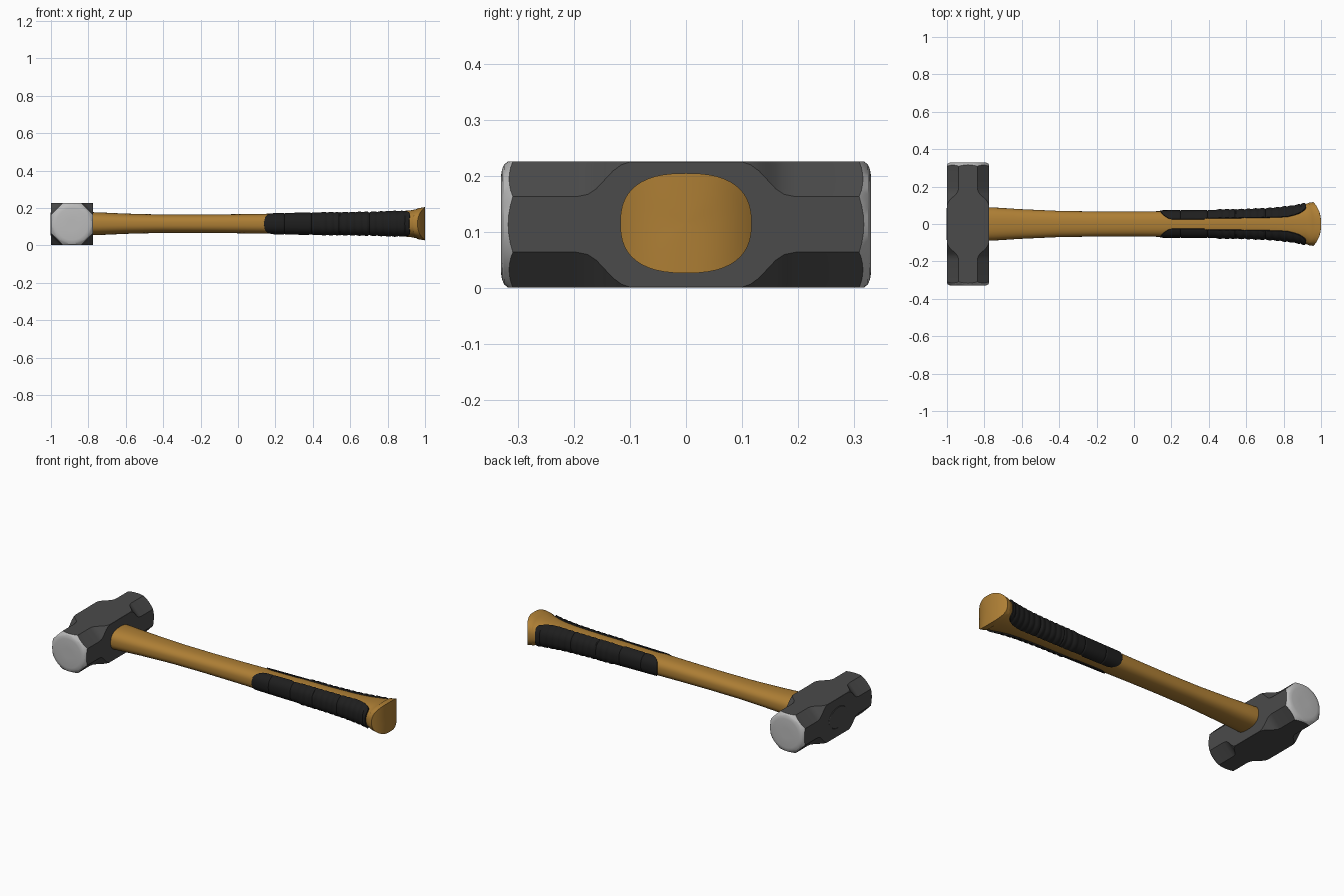
import bpy, bmesh
from math import sin, cos, pi, sqrt, radians, hypot

if "Cube" in bpy.data.objects:
    bpy.data.objects.remove(bpy.data.objects["Cube"])

HX, HZ = -0.8875, 0.1137     # head centre
HALF = 0.1125                # head half width
AXIS = 0.116                 # handle height


def material(name, rgb, rough):
    m = bpy.data.materials.new(name)
    m.use_nodes = True
    m.diffuse_color = (*rgb, 1)
    shader = m.node_tree.nodes["Principled BSDF"]
    shader.inputs["Base Color"].default_value = (*rgb, 1)
    shader.inputs["Roughness"].default_value = rough
    return m


iron = material("dark iron", (0.07, 0.07, 0.07), 0.6)
steel = material("bright steel", (0.5, 0.5, 0.5), 0.4)
wood = material("golden wood", (0.42, 0.21, 0.035), 0.5)
rubber = material("black rubber", (0.013, 0.013, 0.013), 0.8)


def loft(name, rings, mats, closed=True, caps=True, rule=None, angle=30):
    """Skin a list of equal-length point rings into one object."""
    bm = bmesh.new()
    rows = [[bm.verts.new(p) for p in ring] for ring in rings]
    n = len(rows[0])
    for a, b in zip(rows, rows[1:]):
        for i in range(n if closed else n - 1):
            j = (i + 1) % n
            bm.faces.new((a[i], a[j], b[j], b[i]))
    if caps:
        bm.faces.new(rows[0])
        bm.faces.new(rows[-1])
    bmesh.ops.recalc_face_normals(bm, faces=bm.faces)
    if rule:
        for f in bm.faces:
            f.material_index = rule(f.calc_center_median())
    me = bpy.data.meshes.new(name)
    bm.to_mesh(me)
    bm.free()
    for m in mats:
        me.materials.append(m)
    ob = bpy.data.objects.new(name, me)
    bpy.context.collection.objects.link(ob)
    bpy.ops.object.select_all(action="DESELECT")
    ob.select_set(True)
    bpy.context.view_layer.objects.active = ob
    bpy.ops.object.shade_smooth_by_angle(angle=radians(angle))
    return ob


def lerp_table(table, x):
    """Smoothly interpolate (x, value, ...) stations."""
    for a, b in zip(table, table[1:]):
        if x <= b[0]:
            t = max(0, (x - a[0]) / (b[0] - a[0]))
            return [u + (v - u) * t for u, v in zip(a[1:], b[1:])]
    return list(table[-1][1:])


# Head: square waist whose corners sweep into octagonal ends
def octagon(c, steps=6):
    k = HALF - c
    corners = [(HALF, -k), (HALF, k), (k, HALF), (-k, HALF),
               (-HALF, k), (-HALF, -k), (-k, -HALF), (k, -HALF)]
    pts = []
    for (x0, z0), (x1, z1) in zip(corners, corners[1:] + corners[:1]):
        for s in range(steps):
            t = s / steps
            pts.append((x0 + (x1 - x0) * t, z0 + (z1 - z0) * t))
    return pts


def head_half():
    chamfers = [(0.1, 0.001), (0.115, 0.006), (0.13, 0.017), (0.145, 0.033),
                (0.16, 0.049), (0.175, 0.059), (0.195, 0.063)]
    rings = [[(x, y, z) for x, z in octagon(c)] for y, c in chamfers]
    end = octagon(0.063)
    # Scalloped rim where the striking face's cone meets the octagon
    rings.append([(x, 0.317 - 0.8 * (hypot(x, z) - HALF), z) for x, z in end])
    for r, y in ((0.107, 0.324), (0.098, 0.328), (0.085, 0.33), (0.03, 0.33)):
        rings.append([(x * r / hypot(x, z), y, z * r / hypot(x, z)) for x, z in end])
    return rings


half = head_half()
both = [[(x, -y, z) for x, y, z in ring] for ring in reversed(half)] + half
both = [[(x + HX, y, z + HZ) for x, y, z in ring] for ring in both]
loft("hammer_head", both, [iron, steel],
     rule=lambda c: int(abs(c.y) > 0.3), angle=22)

# Handle end showing through the far side of the head
plug = [[(x, s * 0.085 * cos(t), HZ + s * 0.062 * sin(t))
         for t in [2 * pi * i / 40 for i in range(40)]]
        for x, s in ((-0.98, 1), (-1.001, 1), (-1.003, 0.96))]
loft("handle_plug", plug, [iron])

# Handle stations: x, half width, half height
STATIONS = [(-0.95, 0.09, 0.062), (-0.775, 0.09, 0.062), (-0.6, 0.079, 0.054),
            (-0.4, 0.07, 0.049), (-0.2, 0.067, 0.049), (0.0, 0.067, 0.051),
            (0.2, 0.069, 0.054), (0.4, 0.07, 0.057), (0.6, 0.073, 0.058),
            (0.75, 0.08, 0.061), (0.85, 0.092, 0.066), (0.92, 0.104, 0.071),
            (0.955, 0.112, 0.078), (0.96, 0.114, 0.082), (1.0, 0.117, 0.089)]


def handle_point(x, t, grow=0.0, scale=1.0):
    w, h = lerp_table(STATIONS, x)
    c, s = cos(t), sin(t)
    y = scale * (w + grow) * abs(c) ** 0.8 * (1 if c > 0 else -1)
    z = scale * (h + grow) * abs(s) ** 0.8 * (1 if s > 0 else -1)
    # The butt is rounded across its width
    bow = 0.04 * (abs(y) / 0.117) ** 2.5 * min(1, max(0, (x - 0.88) / 0.12))
    return (x - bow, y, AXIS + z)


TURN = [2 * pi * i / 48 for i in range(48)]
xs = sorted(set([-0.95 + 0.05 * i for i in range(37)] + [s[0] for s in STATIONS[-4:]]
                + [0.98, 0.775]))
rings = [[handle_point(x, t) for t in TURN] for x in xs]
rings += [[handle_point(1.0, t, scale=s) for t in TURN]
          for s in (0.97, 0.85, 0.7, 0.5, 0.25, 0.05)]
loft("handle", rings, [wood], angle=35)

# Rubber grip panels, one on each side of the handle
START, STOP, COLS = 0.14, 0.93, 24


def reach(x):
    nose = min(1, max(0, (x - START) / 0.07))
    tail = min(1, max(0, (STOP - x) / 0.07))
    gap = 74 if x < 0.38 else 70 if x < 0.82 else 70 - 130 * (x - 0.82)
    return radians(gap) * (0.08 + 0.92 * sqrt(1 - (1 - nose) ** 2)) \
        * (0.6 + 0.4 * sqrt(1 - (1 - tail) ** 2))


def thickness(x):
    ribs = 0.004 * abs(sin(pi * (x - 0.44) / 0.038)) if x > 0.44 else 0
    seam = -0.003 if min(abs(x - s) for s in (0.25, 0.39, 0.54, 0.7)) < 0.003 else 0
    return 0.005 + ribs + seam


def grip_ring(x, base, sunk=False):
    a = reach(x)
    ring = []
    for i in range(COLS + 1):
        u = min(1, max(-1, 2 * (i - 1) / (COLS - 2) - 1))
        grow = -0.004 if sunk or i in (0, COLS) else thickness(x)
        ring.append(handle_point(x, base + a * u, grow))
    return ring


for name, base in (("left_side_grip", pi / 2 - pi / 2), ("right_side_grip", pi)):
    count = 160
    gx = [START + (STOP - START) * i / count for i in range(count + 1)]
    rows = [grip_ring(START, base, True)] + [grip_ring(x, base) for x in gx]
    rows.append(grip_ring(STOP, base, True))
    loft(name, rows, [rubber], closed=False, caps=False, angle=40)
